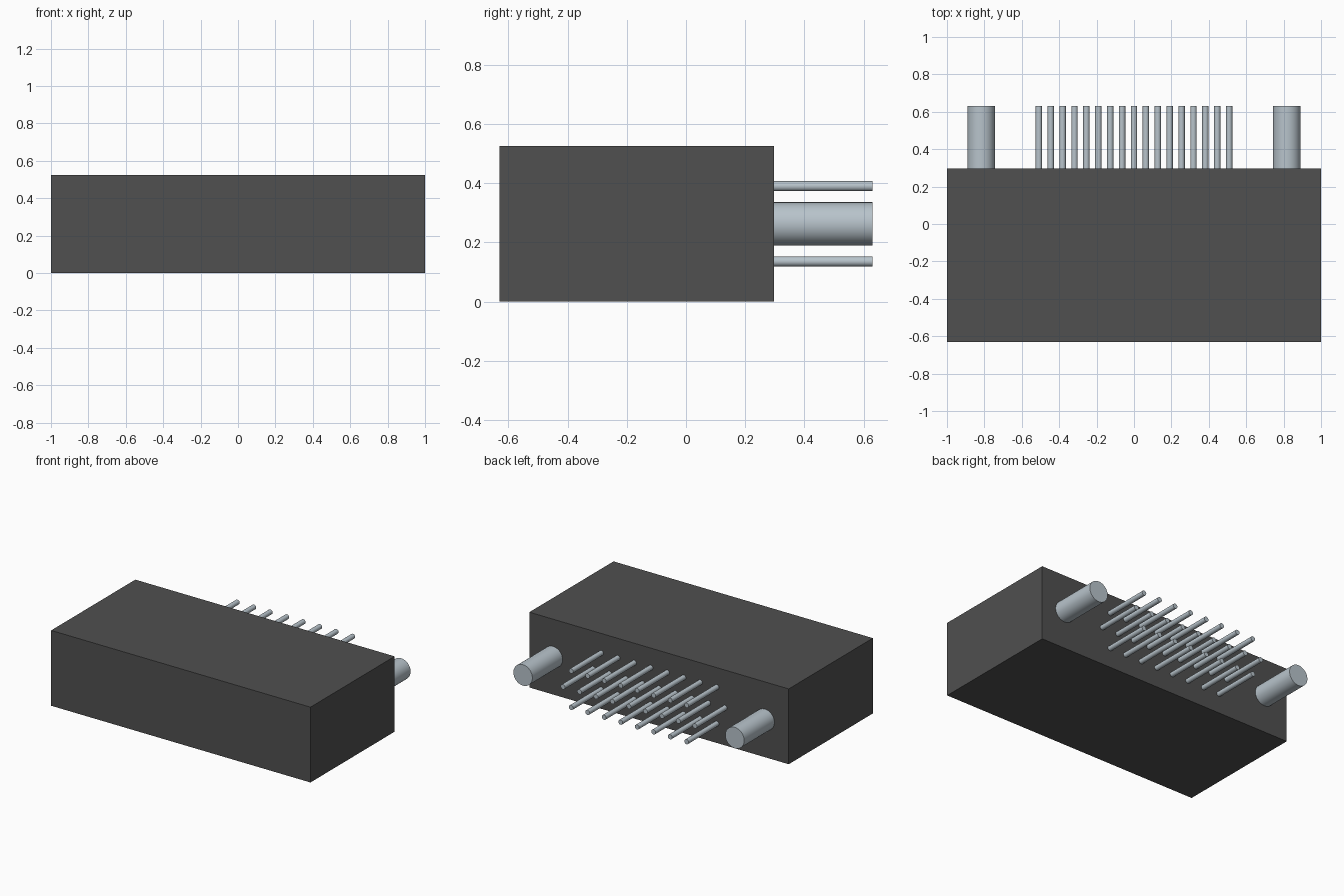
import bpy
import math

cube = bpy.data.objects.get("Cube")
if cube:
    bpy.data.objects.remove(cube, do_unlink=True)

HEIGHT = 0.525
FRONT, FACE, TIP = -0.63, 0.297, 0.63
MID_Z = HEIGHT / 2
PITCH = 0.1272
EMBED = 0.01


def material(name, rgb):
    mat = bpy.data.materials.new(name)
    mat.use_nodes = True
    colour = (*rgb, 1.0)
    mat.diffuse_color = colour
    mat.node_tree.nodes["Principled BSDF"].inputs["Base Color"].default_value = colour
    return mat


dark_plastic = material("dark grey plastic", (0.08, 0.08, 0.08))
metal = material("pale steel", (0.48, 0.55, 0.60))


def pin(name, x, z, radius, sides):
    """Round pin running backwards out of the housing."""
    start = FACE - EMBED
    bpy.ops.mesh.primitive_cylinder_add(
        vertices=sides, radius=radius, depth=TIP - start,
        location=(x, (start + TIP) / 2, z), rotation=(math.pi / 2, 0, 0))
    obj = bpy.context.object
    obj.name = name
    obj.data.materials.append(metal)
    bpy.ops.object.shade_smooth_by_angle(angle=math.radians(40))


# Housing block
bpy.ops.mesh.primitive_cube_add(size=1, location=(0, (FRONT + FACE) / 2, MID_Z))
housing = bpy.context.object
housing.name = "housing"
housing.scale = (2, FACE - FRONT, HEIGHT)
bpy.ops.object.transform_apply(location=False, rotation=False, scale=True)
housing.data.materials.append(dark_plastic)

# Thick guide pins at both ends
for side, x in (("left", 0.817), ("right", -0.817)):
    pin(f"{side}_guide_pin", x, MID_Z, 0.073, 48)

# Three staggered rows of thin contact pins
for row, count, z in (("lower", 8, MID_Z - PITCH),
                      ("middle", 9, MID_Z),
                      ("upper", 8, MID_Z + PITCH)):
    for i in range(count):
        x = (i - (count - 1) / 2) * PITCH
        pin(f"{row}_contact_pin_{i + 1}", x, z, 0.017, 24)
